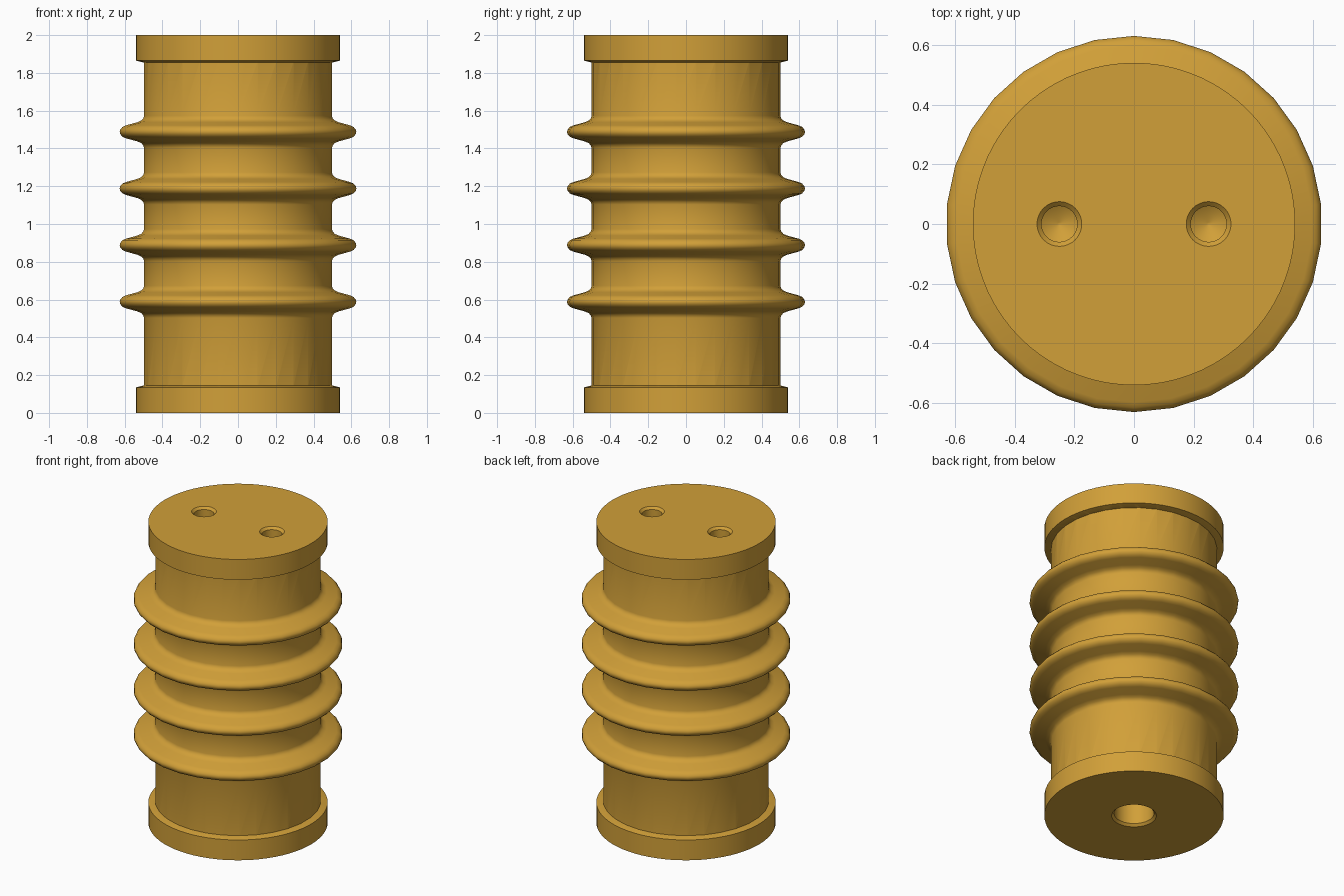
import bpy, bmesh, math

if "Cube" in bpy.data.objects:
    bpy.data.objects.remove(bpy.data.objects["Cube"])

mat = bpy.data.materials.new("ochre_resin")
mat.diffuse_color = (0.64, 0.35, 0.04, 1)
mat.use_nodes = True
mat.node_tree.nodes["Principled BSDF"].inputs["Base Color"].default_value = mat.diffuse_color


def lathe(name, profile, sides, x=0.0):
    """Closed solid of revolution from (radius, z) points running axis to axis."""
    bm = bmesh.new()
    rings = []
    for r, z in profile:
        if r == 0:
            rings.append([bm.verts.new((x, 0, z))])
        else:
            rings.append([bm.verts.new((x + r * math.sin(2 * math.pi * i / sides),
                                        r * math.cos(2 * math.pi * i / sides), z))
                          for i in range(sides)])
    for a, b in zip(rings, rings[1:]):
        if len(a) == 1:
            bm.faces.new(b)
        elif len(b) == 1:
            bm.faces.new(a)
        else:
            for i in range(sides):
                j = (i + 1) % sides
                bm.faces.new((a[i], a[j], b[j], b[i]))
    # flat end discs replace the axis points
    for v in [v for v in bm.verts if not v.link_faces]:
        bm.verts.remove(v)
    bmesh.ops.recalc_face_normals(bm, faces=bm.faces)
    mesh = bpy.data.meshes.new(name)
    bm.to_mesh(mesh)
    bm.free()
    mesh.materials.append(mat)
    obj = bpy.data.objects.new(name, mesh)
    bpy.context.collection.objects.link(obj)
    return obj


def combine(target, other, operation):
    mod = target.modifiers.new(operation, 'BOOLEAN')
    mod.operation, mod.object, mod.solver = operation, other, 'EXACT'
    bpy.context.view_layer.objects.active = target
    bpy.ops.object.modifier_apply(modifier=mod.name)
    bpy.data.objects.remove(other)


# Ribbed core: four rounded sheds with filleted roots
shed = [(0.5, -0.085), (0.504, -0.072), (0.515, -0.06), (0.535, -0.051), (0.597, -0.034),
        (0.615, -0.026), (0.627, -0.012), (0.63, 0.0)]
shed += [(r, -z) for r, z in reversed(shed[:-1])]
core = [(0, 0.06), (0.5, 0.06)]
for k in range(4):
    core += [(r, 0.588 + 0.3 * k + z) for r, z in shed]
core += [(0.5, 1.94), (0, 1.94)]
insulator = lathe("ribbed_insulator", core, 30)

# End flanges with slightly sloped shoulders
flange = [(0, 0), (0.54, 0), (0.54, 0.135), (0.5, 0.145), (0.45, 0.145), (0, 0.145)]
combine(insulator, lathe("bottom_flange", flange, 72), 'UNION')
combine(insulator, lathe("top_flange", [(r, 2 - z) for r, z in flange], 72), 'UNION')


# Chamfered blind mounting holes: two on top, one underneath
def hole(radius, chamfer, depth):
    return [(0, -0.02), (radius + chamfer + 0.02, -0.02), (radius, chamfer),
            (radius, depth), (radius * 0.1, depth + radius * 0.55), (0, depth + radius * 0.55)]


for x in (-0.25, 0.25):
    combine(insulator, lathe("hole_cutter", [(r, 2 - z) for r, z in hole(0.06, 0.015, 0.35)], 32, x),
            'DIFFERENCE')
combine(insulator, lathe("hole_cutter", hole(0.12, 0.015, 0.45), 32), 'DIFFERENCE')

# Smooth curved walls, crisp rims
bpy.ops.object.select_all(action='DESELECT')
insulator.select_set(True)
bpy.context.view_layer.objects.active = insulator
bpy.ops.object.shade_smooth_by_angle(angle=math.radians(35))
